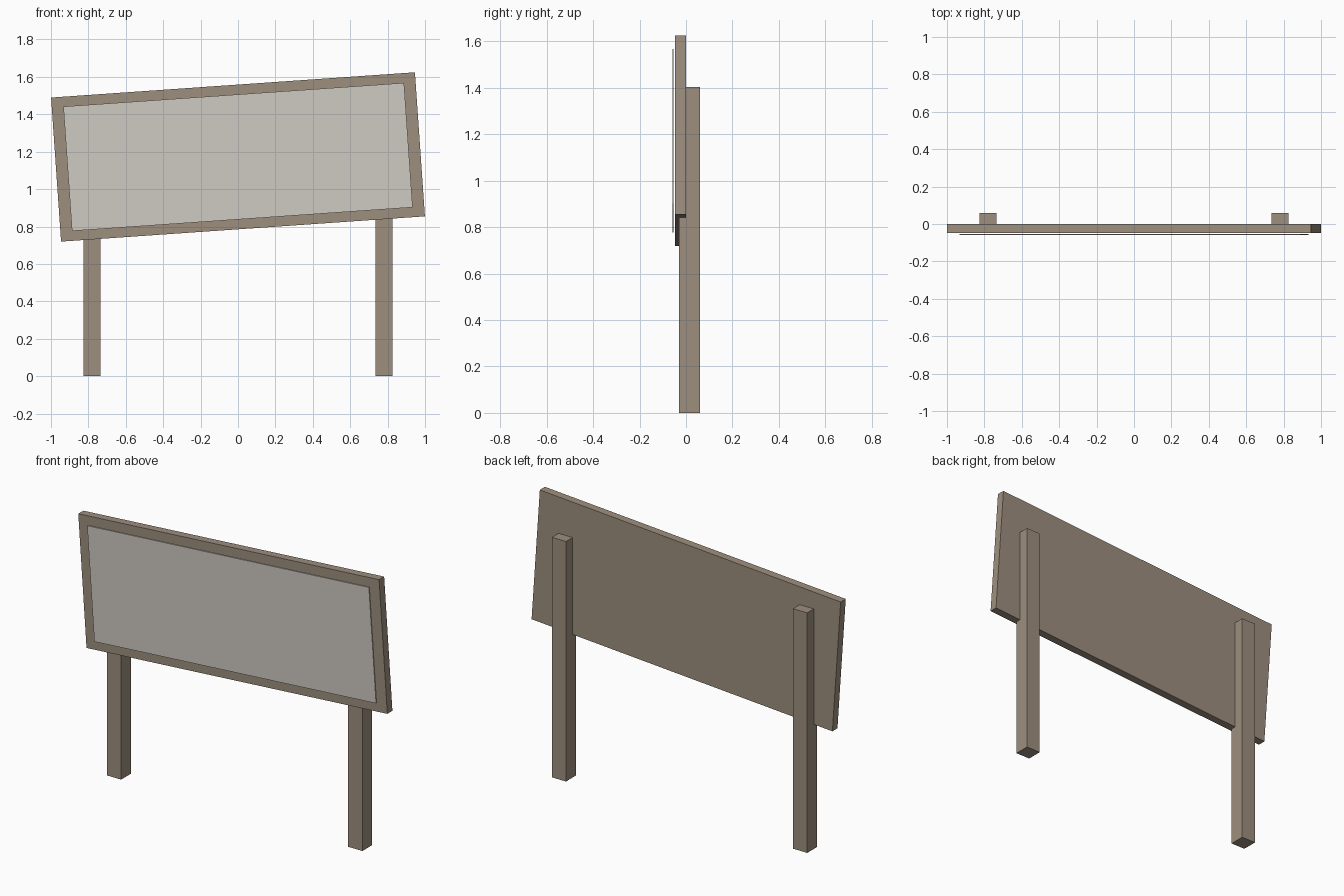
import bpy
from math import radians

cube = bpy.data.objects.get("Cube")
if cube:
    bpy.data.objects.remove(cube, do_unlink=True)

TILT = radians(-3.97)      # the board leans up towards +x
BOARD_Z = 1.172


def material(name, rgb):
    mat = bpy.data.materials.new(name)
    mat.use_nodes = True
    color = (*rgb, 1.0)
    mat.diffuse_color = color
    bsdf = next(n for n in mat.node_tree.nodes if n.type == 'BSDF_PRINCIPLED')
    bsdf.inputs["Base Color"].default_value = color
    return mat


def box(name, mat, x, y, z, tilt=0.0):
    """Box spanning the (low, high) pairs, turned about y through its centre."""
    spans = (x, y, z)
    bpy.ops.mesh.primitive_cube_add(size=1)
    ob = bpy.context.object
    ob.name = name
    ob.location = [(a + b) / 2 for a, b in spans]
    ob.scale = [b - a for a, b in spans]
    ob.rotation_euler.y = tilt
    ob.data.materials.append(mat)
    return ob


def centred(middle, size):
    return (middle - size / 2, middle + size / 2)


wood = material("weathered wood", (0.34, 0.275, 0.21))
paper = material("pale panel", (0.62, 0.59, 0.54))

# Upright posts, the board is let into their front faces
for side, name in ((-1, "right_post"), (1, "left_post")):
    box(name, wood, centred(side * 0.78, 0.092), (-0.031, 0.06), (0, 1.403))

# Tilted backing board
box("board", wood, centred(0, 1.95), (-0.048, -0.001),
    centred(BOARD_Z, 0.772), TILT)

# Thin face panel standing just off the board
box("face_panel", paper, centred(0, 1.826), (-0.059, -0.054),
    centred(BOARD_Z, 0.667), TILT)
